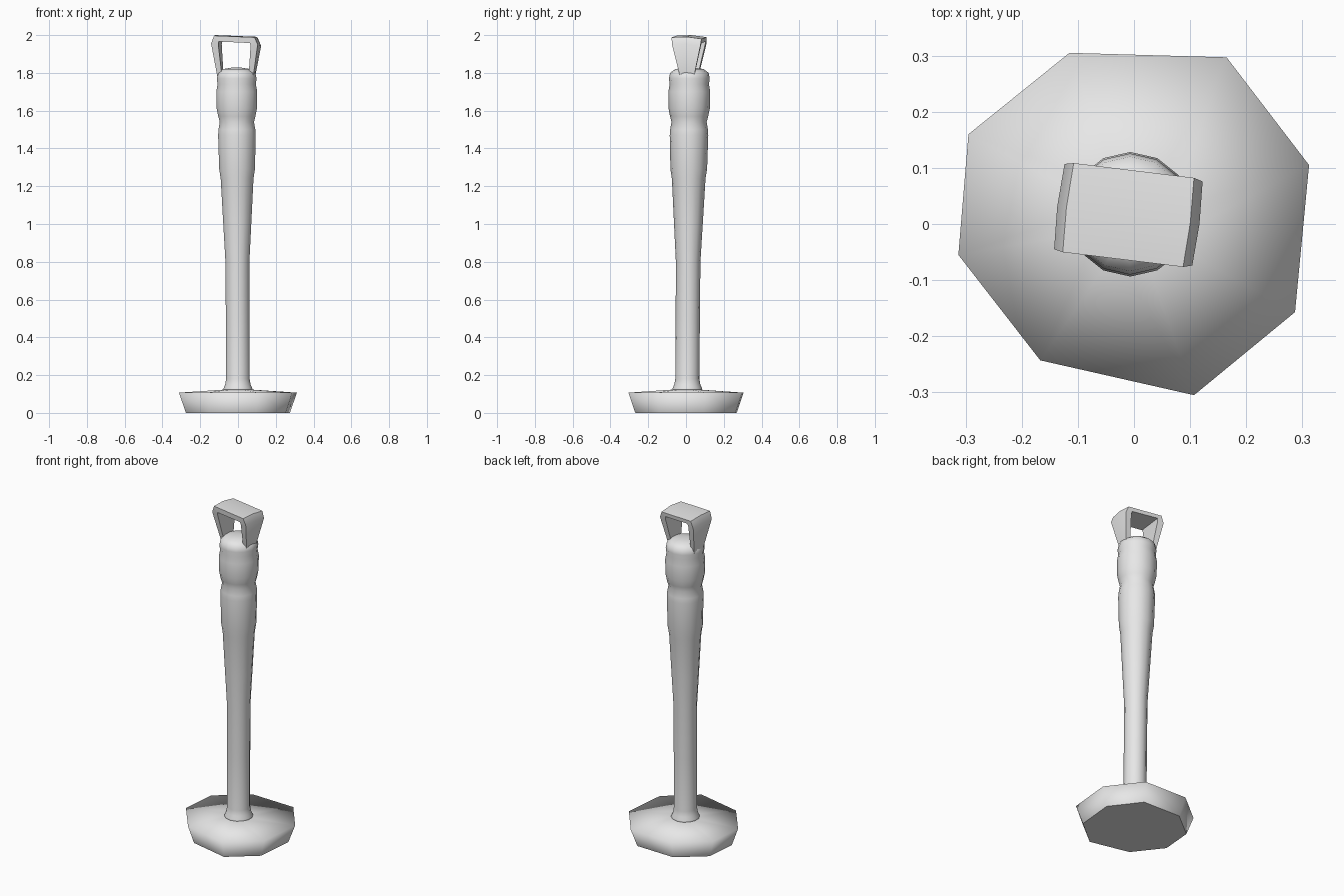
import bpy, bmesh, math
from mathutils import Vector, Matrix

cube = bpy.data.objects.get("Cube")
if cube:
    bpy.data.objects.remove(cube, do_unlink=True)

grey = bpy.data.materials.new("plain_grey")
grey.use_nodes = True
grey.diffuse_color = (0.8, 0.8, 0.8, 1)
grey.node_tree.nodes["Principled BSDF"].inputs["Base Color"].default_value = (0.8, 0.8, 0.8, 1)


def finish(name, bm):
    """Turn a bmesh into a grey, smooth-shaded object."""
    bmesh.ops.recalc_face_normals(bm, faces=bm.faces)
    for f in bm.faces:
        f.smooth = True
    mesh = bpy.data.meshes.new(name)
    mesh.materials.append(grey)
    bm.to_mesh(mesh)
    bm.free()
    obj = bpy.data.objects.new(name, mesh)
    bpy.context.collection.objects.link(obj)
    return obj


def loft(bm, rings, closed=False):
    """Skin a list of equal point rings; cap both ends, or join them."""
    loops = [[bm.verts.new(p) for p in ring] for ring in rings]
    pairs = list(zip(loops, loops[1:]))
    if closed:
        pairs.append((loops[-1], loops[0]))
    for a, b in pairs:
        for i in range(len(a)):
            j = (i + 1) % len(a)
            bm.faces.new((a[i], a[j], b[j], b[i]))
    if not closed:
        bm.faces.new(loops[0])
        bm.faces.new(loops[-1])


# Heavy foot: an uneven octagon, narrower below and gently domed on top
corners = [(-0.115, 0.305), (0.165, 0.297), (0.312, 0.105), (0.287, -0.157),
           (0.107, -0.305), (-0.167, -0.243), (-0.313, -0.055), (-0.295, 0.16)]
bm = bmesh.new()
loft(bm, [[(x * s, y * s, z) for x, y in corners]
          for s, z in ((0.88, 0), (1, 0.107), (0.2, 0.124))])
foot = finish("foot", bm)
for face in foot.data.polygons:
    if face.normal.z < -0.9:
        face.use_smooth = False

# Shaft: turned profile of (radius, height) with grip bands, leaning slightly
profile = [(0.081, 0.115), (0.078, 0.13), (0.069, 0.15), (0.064, 0.18), (0.064, 0.5),
           (0.065, 0.8), (0.076, 1.0), (0.089, 1.24), (0.097, 1.29), (0.102, 1.47),
           (0.1, 1.5), (0.093, 1.54), (0.101, 1.57), (0.109, 1.61), (0.111, 1.7),
           (0.104, 1.74), (0.108, 1.77), (0.102, 1.8), (0.075, 1.82), (0.025, 1.828)]
SIDES = 14
bm = bmesh.new()
rings = []
for r, z in profile:
    t = z / 1.8
    rings.append([(-0.007 * t + r * math.sin(math.tau * i / SIDES),
                   0.006 + 0.012 * t + r * math.cos(math.tau * i / SIDES), z)
                  for i in range(SIDES)])
loft(bm, rings)
finish("shaft", bm)

# Top loop: flat strap arch, deeper toward the top, slightly turned
outer = [(-0.094, 1.77), (-0.124, 1.955), (-0.108, 1.997),
         (0.108, 1.988), (0.124, 1.95), (0.094, 1.77)]
inner = [(-0.07, 1.77), (-0.086, 1.95), (-0.083, 1.966),
         (0.083, 1.958), (0.086, 1.942), (0.07, 1.77)]


def half_depth(z):
    return 0.034 + 0.046 * (z - 1.77) / 0.2


bm = bmesh.new()
rings = []
for (ox, oz), (ix, iz) in zip(outer, inner):
    a, b = half_depth(min(oz, 1.97)), half_depth(iz)
    rings.append([(ox, -a, oz), (ox * 1.03, 0, oz + 0.003), (ox, a, oz - 0.008),
                  (ix, b, iz), (ix, -b, iz)])
loft(bm, rings)
bm.transform(Matrix.Translation(Vector((-0.01, 0.016, 0))) @ Matrix.Rotation(math.radians(-7), 4, "Z"))
arch = finish("top_loop", bm)

# Keep the crisp edges of the arch
bpy.ops.object.select_all(action="DESELECT")
arch.select_set(True)
bpy.context.view_layer.objects.active = arch
bpy.ops.object.shade_smooth_by_angle(angle=math.radians(60))
